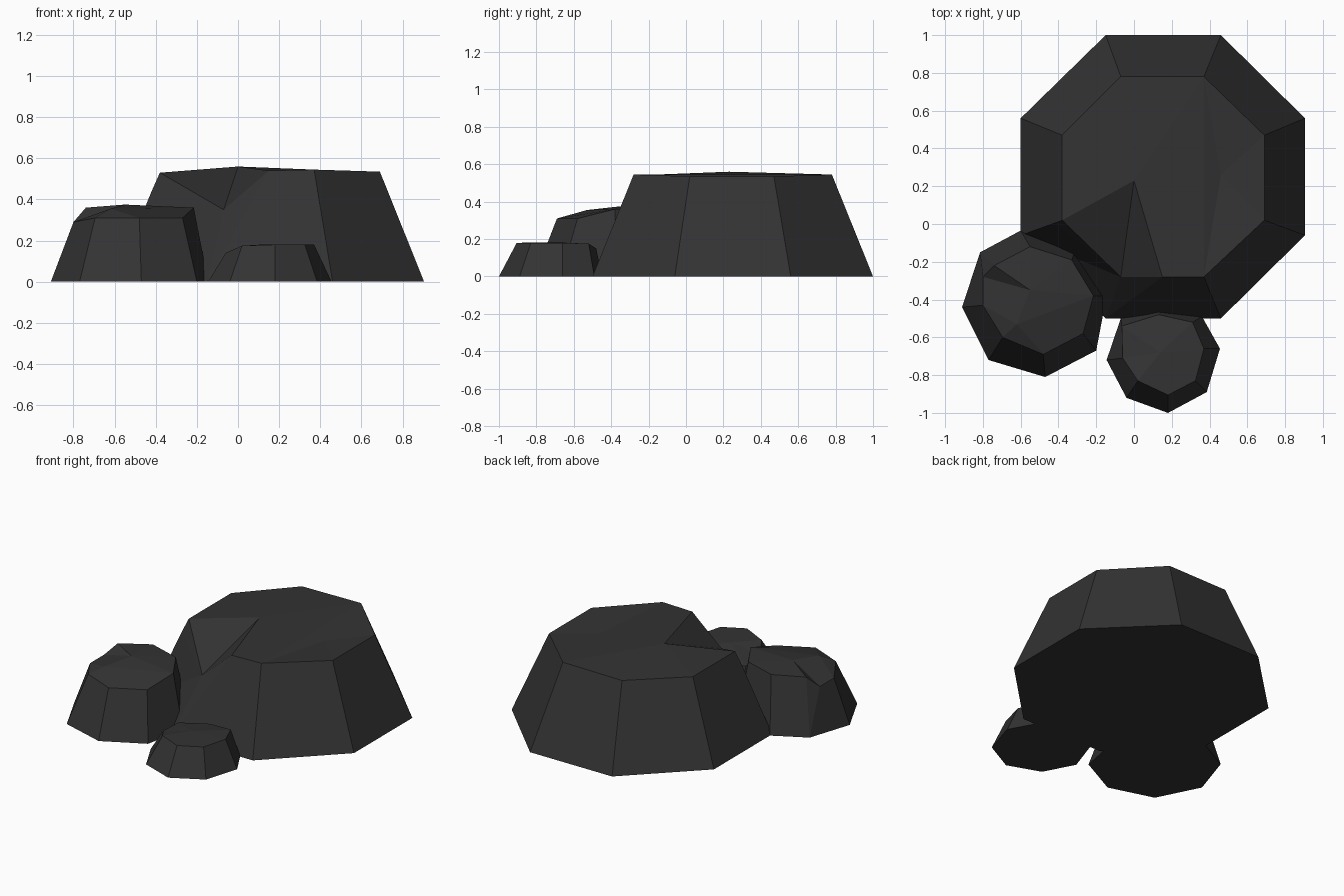
import bpy

stone = bpy.data.materials.new("dark_stone")
stone.diffuse_color = (0.033, 0.033, 0.033, 1)


def rock(name, bottom, top, inner, caps, sides=None):
    """Faceted rock: flat base ring, uneven top ring, inner points and cap faces.
    Vertex order is base, top, inner; cap indices count from the top ring."""
    n = len(bottom)
    verts = [(x, y, 0) for x, y in bottom] + top + inner
    faces = [tuple(range(n))[::-1]]
    for i in range(n):
        j = (i + 1) % n
        if sides and i in sides:
            faces += sides[i]
        else:
            faces.append((i, j, n + j, n + i))
    faces += [tuple(n + k for k in cap) for cap in caps]
    mesh = bpy.data.meshes.new(name)
    mesh.from_pydata(verts, [], faces)
    mesh.materials.append(stone)
    mesh.validate()
    obj = bpy.data.objects.new(name, mesh)
    bpy.context.collection.objects.link(obj)
    return obj


# large boulder, counter-clockwise from the front left corner
rock("large_rock",
     [(-.15, -.5), (.46, -.5), (.905, -.06), (.905, .56),
      (.46, 1), (-.15, 1), (-.6, .56), (-.6, -.06)],
     [(-.07, -.28, .35), (.37, -.28, .545), (.69, .02, .535), (.69, .47, .535),
      (.37, .78, .545), (-.07, .78, .54), (-.38, .47, .53), (-.38, .02, .53)],
     [(0, .23, .56), (.15, -.28, .54), (.46, .26, .515), (-.42, .005, .44)],
     [(0, 9, 8), (9, 1, 4, 8), (8, 4, 5), (8, 5, 6), (8, 6, 7), (8, 7, 0),
      (1, 10, 4), (1, 2, 10), (2, 3, 10), (3, 4, 10)],
     # chipped front edge and dented left corner
     {0: [(0, 1, 9, 17), (0, 17, 8)],
      6: [(6, 7, 19), (6, 19, 15, 14)],
      7: [(7, 0, 8), (7, 8, 19), (19, 8, 15)]})

# medium boulder at the front left, with a notch on its left side
rock("medium_rock",
     [(-.77, -.72), (-.47, -.81), (-.2, -.67), (-.145, -.38),
      (-.3, -.11), (-.6, -.035), (-.815, -.15), (-.91, -.44)],
     [(-.695, -.6, .31), (-.48, -.69, .31), (-.27, -.58, .31), (-.215, -.38, .36),
      (-.33, -.19, .365), (-.55, -.12, .365), (-.74, -.22, .36), (-.8, -.43, .29)],
     [(-.55, -.35, .375), (-.62, -.53, .355), (-.8, -.28, .29)],
     [(0, 1, 9), (1, 2, 3, 9), (9, 3, 8), (8, 3, 4), (8, 4, 5), (8, 5, 6),
      (8, 6, 10), (8, 10, 7), (8, 7, 9), (7, 0, 9)],
     {6: [(6, 7, 15, 18), (6, 18, 14)]})

# small boulder at the front, with a lowered back left corner
rock("small_rock",
     [(-.04, -.92), (.18, -1), (.385, -.89), (.455, -.66),
      (.36, -.49), (.13, -.45), (-.07, -.5), (-.145, -.72)],
     [(.02, -.83, .175), (.18, -.905, .18), (.325, -.83, .18), (.37, -.66, .18),
      (.31, -.52, .175), (.13, -.48, .15), (-.065, -.54, .13), (-.06, -.71, .14)],
     [(.14, -.68, .182)],
     [(0, 1, 2, 3, 8)] + [(k, (k + 1) % 8, 8) for k in range(3, 8)])
